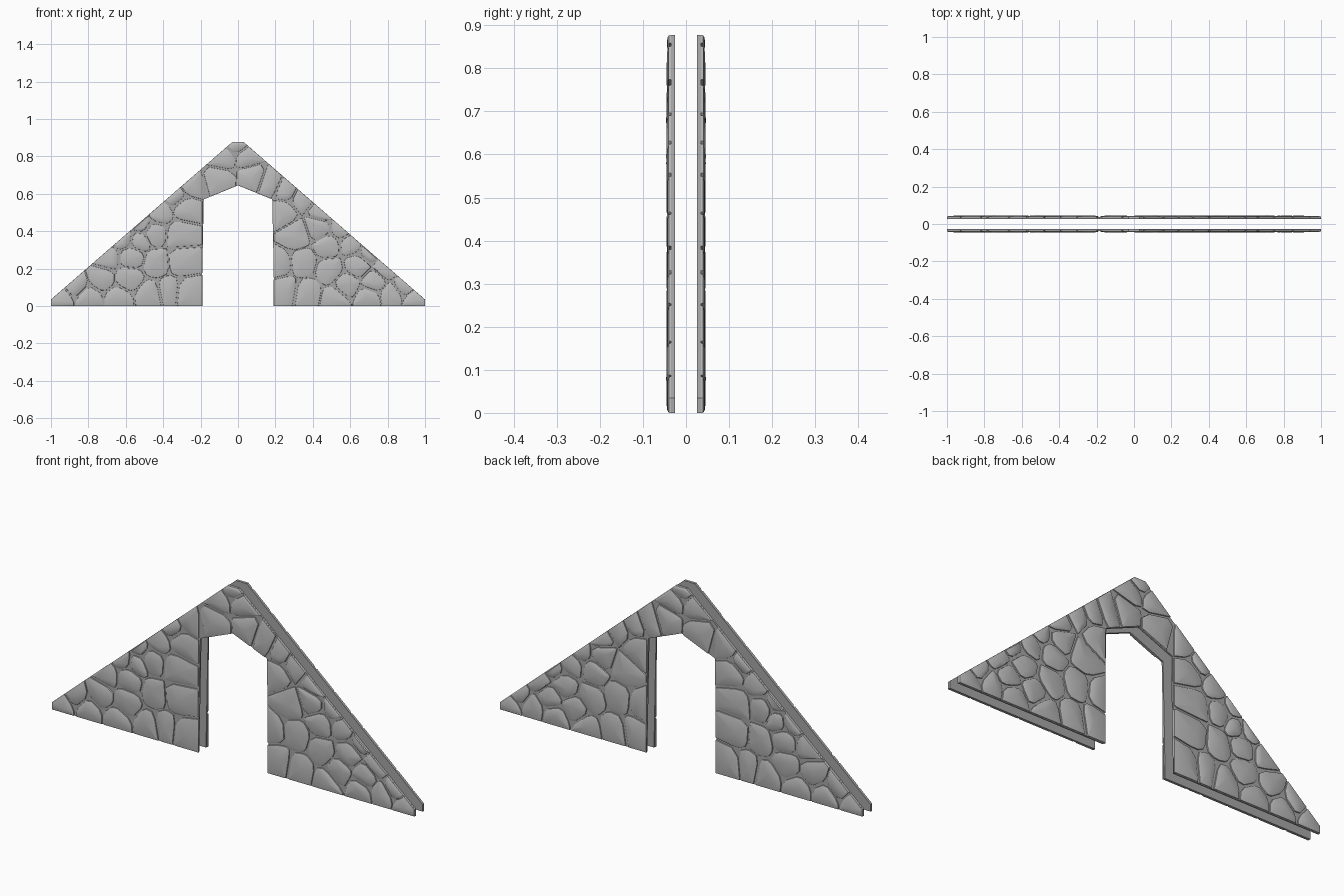
import bpy, bmesh, math, random
from mathutils import Vector

random.seed(4)
cube = bpy.data.objects.get("Cube")
if cube:
    bpy.data.objects.remove(cube, do_unlink=True)


def material(name, value):
    mat = bpy.data.materials.new(name)
    mat.use_nodes = True
    colour = (value, value, value, 1)
    mat.diffuse_color = colour
    mat.node_tree.nodes["Principled BSDF"].inputs["Base Color"].default_value = colour
    return mat


STONE = material("stone grey", 0.5)
MORTAR = material("mortar grey", 0.38)

# Gable outline and doorway, right half; mirrored below
GABLE = [(1, 0), (1, 0.035), (0.03, 0.877)]
DOOR = [(0, 0.645), (0.183, 0.57), (0.195, 0)]
INNER, FACE, OUTER = 0.026, 0.035, 0.046

# Stone centres in hundredths
LEFT = [(-95, 4), (-87, 11), (-80, 4), (-64, 4), (-47, 6), (-37, 8), (-27, 7),
        (-73, 15), (-58, 15), (-70, 26), (-57, 26), (-44, 23), (-30, 24),
        (-61, 36), (-53, 35), (-45, 39), (-31, 38), (-42, 50), (-28, 53),
        (-52, 44), (-25, 64), (-33, 59)]
ARCH = [(-10, 68), (8, 69), (17, 66), (-8, 79), (5, 80), (0, 87)]
RIGHT = [(24, 50), (26, 62), (34, 58), (45, 50), (31, 38), (48, 32), (43, 42),
         (56, 42), (61, 33), (70, 29), (22, 22), (35, 23), (49, 19), (64, 22),
         (79, 20), (25, 9), (37, 7), (52, 4), (58, 11), (73, 13), (70, 4),
         (82, 6), (89, 11), (95, 3)]
SEEDS = [Vector(p) / 100 for p in LEFT + ARCH + RIGHT]


def clip(poly, point, normal):
    """Keep the part of a convex polygon behind a line."""
    out = []
    for a, b in zip(poly, poly[1:] + poly[:1]):
        da, db = (a - point).dot(normal), (b - point).dot(normal)
        if da <= 0:
            out.append(a)
        if (da < 0 < db) or (db < 0 < da):
            out.append(a.lerp(b, da / (da - db)))
    return out


def clip_to_wall(poly, seed, margin):
    """Trim a stone to the gable and to the nearest side of the doorway."""
    side = -1 if seed.x < 0 else 1
    lines = [((0, 0), (0, -1)), ((0, GABLE[2][1]), (0, 1))]
    rise = Vector(GABLE[2]) - Vector(GABLE[1])
    for s in (-1, 1):
        lines.append(((s, 0), (s, 0)))
        lines.append(((s, GABLE[1][1]), (s * rise.y, -rise.x)))
    if abs(seed.x) < DOOR[1][0]:
        lines.append((DOOR[0], (side * (DOOR[1][1] - DOOR[0][1]), -DOOR[1][0])))
    else:
        lines.append(((side * 0.19, 0), (-side, 0)))
    for point, normal in lines:
        n = Vector(normal).normalized()
        poly = clip(poly, Vector(point) + n * margin, n)
    return poly


def stone_outline(seed):
    """Cell nearest to the seed, with softened corners and a mortar gap."""
    poly = [Vector(p) for p in ((-2, -1), (2, -1), (2, 2), (-2, 2))]
    poly = clip_to_wall(poly, seed, 0.03)
    for other in SEEDS:
        if other != seed:
            n = (other - seed).normalized()
            gap = random.uniform(0.002, 0.008)
            poly = clip(poly, (seed + other) / 2 - n * gap, n)
    rounded = []
    for a, b in zip(poly, poly[1:] + poly[:1]):
        rounded += [a.lerp(b, 0.2), a.lerp(b, 0.8)]
    poly = clip_to_wall(rounded, seed, 0)
    # Drop points that nearly coincide
    return [p for i, p in enumerate(poly) if (p - poly[i - 1]).length > 0.002]


def add_stone(bm, outline, side):
    """Low dome: upright rim, sloping shoulder and a shallow peak."""
    centre = sum(outline, Vector((0, 0))) / len(outline)
    height = (OUTER - FACE) * random.uniform(0.8, 1)
    peak = centre + Vector((random.uniform(-1, 1), random.uniform(-1, 1))) * 0.015
    rings = []
    for scale, lift in ((1, -0.1), (0.985, 0.5), (0.8, 0.88)):
        ring = []
        for p in outline:
            q = centre.lerp(p, scale)
            ring.append(bm.verts.new((q.x, side * (FACE + lift * height), q.y)))
        rings.append(ring)
    top = bm.verts.new((peak.x, side * (FACE + height), peak.y))
    faces = [bm.faces.new(rings[0])]
    for i in range(len(outline)):
        j = i - 1
        for low, high in zip(rings, rings[1:]):
            faces.append(bm.faces.new((low[j], low[i], high[i], high[j])))
        faces.append(bm.faces.new((rings[-1][j], rings[-1][i], top)))


def finish(bm, name, mat, smooth):
    bmesh.ops.recalc_face_normals(bm, faces=bm.faces)
    mesh = bpy.data.meshes.new(name)
    bm.to_mesh(mesh)
    bm.free()
    mesh.materials.append(mat)
    obj = bpy.data.objects.new(name, mesh)
    bpy.context.collection.objects.link(obj)
    if smooth:
        bpy.ops.object.select_all(action='DESELECT')
        obj.select_set(True)
        bpy.context.view_layer.objects.active = obj
        bpy.ops.object.shade_smooth_by_angle(angle=math.radians(35))


outlines = [stone_outline(seed) for seed in SEEDS]
half = GABLE[::-1] + DOOR[::-1]
mirrored = [(-x, z) for x, z in half[::-1] if x != 0]

for name, side in (("front", -1), ("back", 1)):
    # Mortar sheet behind the stones
    bm = bmesh.new()
    sheet = bm.faces.new([bm.verts.new((x, side * INNER, z)) for x, z in half + mirrored])
    grown = bmesh.ops.extrude_face_region(bm, geom=[sheet])
    verts = [v for v in grown["geom"] if isinstance(v, bmesh.types.BMVert)]
    bmesh.ops.translate(bm, verts=verts, vec=(0, side * (FACE - INNER), 0))
    if not any(len(e.link_faces) > 2 for e in bm.edges) and \
            any(len(e.link_faces) == 1 for e in bm.edges):
        bm.faces.new([v for v in bm.verts if v not in verts])
    finish(bm, name + "_mortar_wall", MORTAR, False)

    # Field stones
    bm = bmesh.new()
    random.seed(9)
    for outline in outlines:
        if len(outline) > 2:
            add_stone(bm, outline, side)
    finish(bm, name + "_stones", STONE, True)
